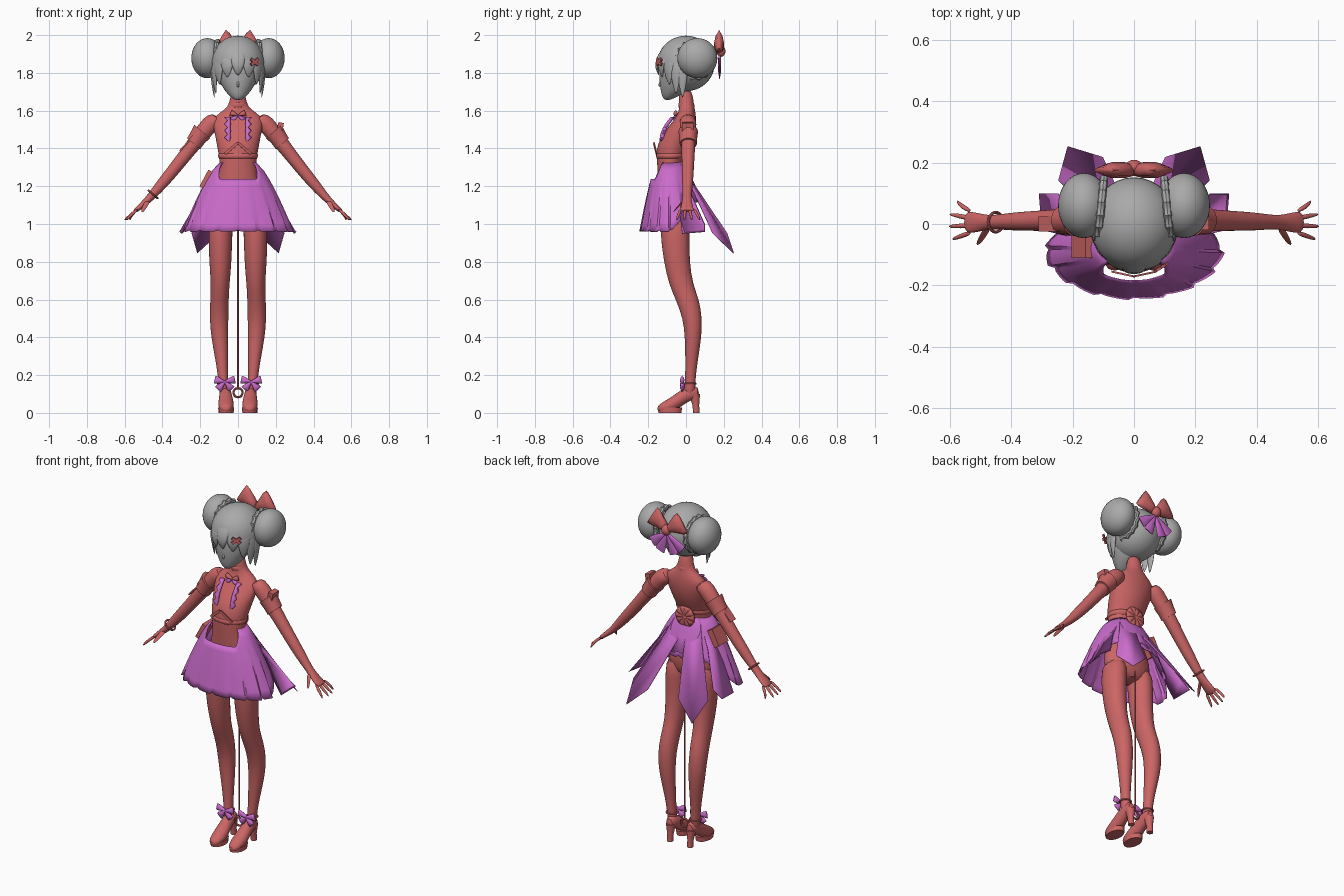
import bpy, bmesh
from math import sin, cos, pi, radians, degrees, atan2
from mathutils import Vector, Matrix, Euler

cube = bpy.data.objects.get("Cube")
if cube:
    bpy.data.objects.remove(cube)


def material(name, rgb):
    m = bpy.data.materials.new(name)
    m.use_nodes = True
    m.diffuse_color = (*rgb, 1)
    m.node_tree.nodes["Principled BSDF"].inputs["Base Color"].default_value = (*rgb, 1)
    return m


RED = material("coral red", (0.6, 0.13, 0.13))
PURPLE = material("orchid purple", (0.6, 0.15, 0.6))
GREY = material("soft grey", (0.4, 0.4, 0.4))
X, Y, Z = Vector((1, 0, 0)), Vector((0, 1, 0)), Vector((0, 0, 1))


def finish(name, bm, mat, mirror=False, subdiv=0, thick=0, angle=40):
    """Turn a bmesh into a named, coloured, smooth-shaded object."""
    bmesh.ops.recalc_face_normals(bm, faces=bm.faces)
    me = bpy.data.meshes.new(name)
    bm.to_mesh(me)
    bm.free()
    me.materials.append(mat)
    ob = bpy.data.objects.new(name, me)
    bpy.context.collection.objects.link(ob)
    bpy.ops.object.select_all(action='DESELECT')
    ob.select_set(True)
    bpy.context.view_layer.objects.active = ob
    bpy.ops.object.shade_smooth_by_angle(angle=radians(angle))
    if thick:
        ob.modifiers.new("thickness", 'SOLIDIFY').thickness = thick
    if subdiv:
        ob.modifiers.new("subdivision", 'SUBSURF').levels = subdiv
        ob.modifiers["subdivision"].render_levels = subdiv
    if mirror:
        ob.modifiers.new("mirror", 'MIRROR')
    return ob


def loft(name, rows, mat, u=X, v=Y, mirror=False, sides=14, subdiv=1):
    """Skin elliptical rings (x, y, z, radius along u, radius along v)."""
    bm = bmesh.new()
    rings = []
    for x, y, z, a, b in rows:
        c = Vector((x, y, z))
        rings.append([bm.verts.new(c + u * a * cos(2 * pi * k / sides) + v * b * sin(2 * pi * k / sides))
                      for k in range(sides)])
    for r, s in zip(rings, rings[1:]):
        for k in range(sides):
            n = (k + 1) % sides
            bm.faces.new((r[k], r[n], s[n], s[k]))
    bm.faces.new(rings[0])
    bm.faces.new(rings[-1])
    return finish(name, bm, mat, mirror, subdiv, angle=70)


def ball(name, c, r, mat, mirror=False, keep=None):
    bm = bmesh.new()
    bmesh.ops.create_uvsphere(bm, u_segments=32, v_segments=20, radius=1)
    bm.transform(Matrix.Translation(c) @ Matrix.Diagonal((*r, 1)))
    if keep:
        drop = [f for f in bm.faces if not keep(f.calc_center_median())]
        bmesh.ops.delete(bm, geom=drop, context='FACES')
    return finish(name, bm, mat, mirror)


def box(name, c, size, rot, mat, mirror=False):
    bm = bmesh.new()
    bmesh.ops.create_cube(bm, size=1)
    turn = Euler([radians(a) for a in rot]).to_matrix().to_4x4()
    bm.transform(Matrix.Translation(c) @ turn @ Matrix.Diagonal((*size, 1)))
    return finish(name, bm, mat, mirror)


def ring(name, c, axis, major, minor, mat, mirror=False, n=24, wave=0):
    """Torus around an axis; wave gives it a ruffled rim."""
    bm = bmesh.new()
    turn = axis.to_track_quat('Z', 'Y')
    grid = []
    for i in range(n):
        a = 2 * pi * i / n
        m = major + wave * (i % 2)
        grid.append([bm.verts.new(Vector(c) + turn @ Vector((
            (m + minor * cos(q)) * cos(a), (m + minor * cos(q)) * sin(a), minor * sin(q))))
            for q in (2 * pi * k / 8 for k in range(8))])
    for i in range(n):
        for k in range(8):
            g, h = grid[i], grid[(i + 1) % n]
            bm.faces.new((g[k], h[k], h[(k + 1) % 8], g[(k + 1) % 8]))
    return finish(name, bm, mat, mirror)


def petal(name, c, deg, length, width, mat, mirror=True, depth=0.012):
    """Flat bow loop that fans out from a knot in the xz plane."""
    d = Vector((cos(radians(deg)), 0, sin(radians(deg))))
    rows = [(*(Vector(c) + d * length * t), depth * e, width * w)
            for t, w, e in ((0, .12, .7), (.3, .25, 1), (.75, .46, 1), (1, .5, .4))]
    return loft(name, rows, mat, Y, d.cross(Y), mirror, 8, 0)


def panel(name, pts, mat, mirror=True):
    bm = bmesh.new()
    bm.faces.new([bm.verts.new(p) for p in pts])
    return finish(name, bm, mat, mirror, thick=0.004)


# Torso and neck
loft("torso", [(0, -.06, .96, .1, .06), (0, -.06, 1.02, .15, .08), (0, -.058, 1.1, .148, .083),
               (0, -.075, 1.2, .115, .072), (0, -.085, 1.27, .1, .066), (0, -.085, 1.34, .098, .07),
               (0, -.07, 1.4, .11, .088), (0, -.045, 1.46, .12, .09), (0, -.018, 1.52, .135, .072),
               (0, .002, 1.57, .13, .052), (0, .006, 1.605, .07, .042), (0, .002, 1.64, .042, .039),
               (0, -.005, 1.72, .038, .037)], RED, sides=20)
loft("collar", [(0, .004, 1.605, .05, .046), (0, .002, 1.63, .046, .043), (0, 0, 1.65, .047, .044)], RED)
loft("underbust_band", [(0, -.082, 1.335, .104, .077), (0, -.078, 1.36, .107, .082),
                        (0, -.073, 1.385, .111, .088)], RED, sides=20)
box("bodice_strap", (.035, -.163, 1.4), (.09, .006, .014), (0, 40, 12), RED, True)

# Chest frills and collar bow
frill = [(.048 + .007 * (i % 2), -.128 + .0012 * i * i, 1.44 + .018 * i, .008 + .009 * (i % 2), .012)
         for i in range(8)]
loft("chest_frill", frill, PURPLE, mirror=True, sides=8, subdiv=0)
for a in (20, -40):
    petal("collar_bow", (0, -.055, 1.575), a, .042, .03, PURPLE if a < 0 else RED)

# Legs, shoes and heels
loft("leg", [(.085, -.055, 1.06, .062, .078), (.094, -.06, .96, .066, .08), (.093, -.05, .8, .061, .07),
             (.094, -.027, .68, .05, .065), (.098, .008, .6, .05, .064), (.101, .035, .5, .051, .052),
             (.097, .038, .4, .046, .045), (.088, .031, .3, .036, .036), (.08, .024, .2, .027, .028),
             (.076, .02, .13, .026, .03), (.07, .015, .08, .026, .03)], RED, mirror=True)
loft("shoe", [(.063, -.153, .02, .018, .014), (.063, -.125, .029, .038, .029), (.063, -.075, .042, .044, .043),
              (.065, -.025, .08, .036, .046), (.067, .03, .11, .031, .04), (.067, .07, .105, .024, .032)],
     RED, X, Z, True)
loft("shoe_sole", [(.063, -.085, 0, .04, .062), (.063, -.085, .028, .042, .066)], RED, mirror=True, subdiv=0)
loft("shoe_heel", [(.066, .055, 0, .017, .018), (.066, .052, .04, .017, .018), (.067, .045, .1, .027, .03)],
     RED, mirror=True, subdiv=0)
ring("ankle_strap", (.077, .021, .155), Z, .03, .005, RED, True)
for a in (12, 168, -48, 228):
    petal("ankle_bow", (.07, -.02, .165), a, .055, .042, PURPLE)

# Hanging cord with its ring
loft("cord", [(0, .01, 1, .004, .004), (0, .01, .13, .004, .004)], RED, sides=8, subdiv=0)
ring("cord_ring", (0, .01, .107), Y, .024, .006, RED)

# Arms and hands
down = Vector((.65, 0, -.76))
across = down.cross(Y)
loft("arm", [(.1, .008, 1.565, .042, .042), (.145, .012, 1.535, .046, .05), (.2, .012, 1.465, .041, .043),
             (.26, .012, 1.39, .036, .037), (.33, .01, 1.3, .033, .034), (.4, .008, 1.215, .03, .031),
             (.46, .006, 1.145, .022, .022), (.49, .005, 1.115, .027, .018), (.53, .005, 1.08, .037, .014),
             (.55, .006, 1.065, .034, .011)], RED, Y, across, True)
for tip_x, y in ((.592, -.05), (.605, -.008), (.602, .032), (.575, .075)):
    loft("finger", [(.53, y * .55, 1.08, .009, .009), (.565, y * .8, 1.05, .009, .009),
                    (tip_x, y, 1.018, .005, .005)], RED, Y, across, True, 8)
loft("thumb", [(.475, -.01, 1.125, .012, .012), (.495, -.045, 1.09, .01, .01),
               (.51, -.07, 1.06, .005, .005)], RED, X, across, True, 8)
loft("sleeve_band", [(.19, .012, 1.49, .052, .056), (.215, .012, 1.455, .047, .048),
                     (.235, .012, 1.425, .046, .046)], RED, Y, across, True, subdiv=0)
box("sleeve_tab", (.222, .01, 1.5), (.03, .06, .075), (0, 10, 0), RED)
box("arm_plate", (-.265, .0, 1.435), (.13, .05, .008), (0, -48, 0), RED)
ring("bracelet", (-.45, .006, 1.157), down * Vector((-1, 1, 1)).x + Vector((0, 0, -1.52)), .032, .005, RED)

# Pleated skirt, short at the back and open over the belly
bm = bmesh.new()
COLS, ROWS = 96, 8
grid = []
for i in range(COLS):
    a = 2 * pi * i / COLS
    back = max(0, -cos(a))
    start = .25 * max(0, min(1, (cos(a) - .55) * 4))
    end = 1 - .42 * min(1, back * 1.3) - .02 * (i % 6 == 0)
    fold = (i % 6) / 6 - .5
    col = []
    for j in range(ROWS + 1):
        t = start + (end - start) * j / ROWS
        f = t ** .72 * (1 + .09 * fold * t)
        col.append(bm.verts.new((sin(a) * (.092 + .198 * f),
                                 -.083 - cos(a) * (.07 + (.092 if cos(a) > 0 else .13) * f), 1.33 - .37 * t)))
    grid.append(col)
for i in range(COLS):
    g, h = grid[i], grid[(i + 1) % COLS]
    for j in range(ROWS):
        bm.faces.new((g[j], h[j], h[j + 1], g[j + 1]))
finish("skirt", bm, PURPLE, thick=.004, angle=25)

# Trailing skirt tails and side flaps
panel("skirt_tail", [(.015, -.01, 1.32), (.02, .04, 1.21), (.1, .215, .95), (.215, .25, .845),
                     (.245, .14, .95), (.12, .02, 1.21), (.075, -.03, 1.32)], PURPLE)
panel("skirt_side_flap", [(.08, -.03, 1.31), (.16, .02, 1.18), (.25, .1, 1.0), (.31, .1, .96),
                          (.3, -.02, .95), (.17, -.05, 1.2), (.09, -.06, 1.31)], PURPLE)
panel("skirt_back_frill", [(0, -.005, 1.32), (0, .075, 1.15), (.045, .07, 1.13), (.07, .045, 1.17),
                           (.04, -.01, 1.32)], PURPLE)

# Back waist ruffle and hip pouch
for a in (75, 35, 0, -35, -70):
    petal("waist_ruffle", (0, .008, 1.335), a, .06, .045, RED)
box("hip_pouch", (-.165, -.065, 1.235), (.035, .09, .1), (0, 28, 0), RED)

# Face
loft("face", [(0, -.1, 1.655, .016, .014), (0, -.085, 1.675, .042, .042), (0, -.065, 1.7, .066, .068),
              (0, -.045, 1.74, .092, .095), (0, -.03, 1.79, .112, .112), (0, -.02, 1.86, .12, .118),
              (0, -.01, 1.92, .09, .09)], GREY, sides=24)
loft("nose", [(0, -.125, 1.765, .006, .006), (0, -.142, 1.738, .008, .011), (0, -.132, 1.722, .006, .006)],
     GREY, sides=8)

# Hair cap, fringe and side locks
ball("hair_cap", (0, 0, 1.85), (.143, .152, .147), GREY,
     keep=lambda p: p.y > -.02 or p.z > 1.84 - p.y * .15)
for deg, drop, width in ((0, .0, .04), (24, .01, .042), (48, .05, .04), (66, .1, .036), (82, .12, .034)):
    for s in ((1, -1) if deg else (1,)):
        p = radians(deg * s)
        out, side = Vector((sin(p), -cos(p), 0)), Vector((cos(p), sin(p), 0))
        reach = 1 - .12 * sin(abs(p))
        rows = [(*(out * r * reach + Z * (z - drop * k)), width * w, .014 * w)
                for r, z, k, w in ((.06, 1.97, 0, .6), (.12, 1.93, 0, 1), (.152, 1.86, .2, 1),
                                   (.153, 1.82, .6, .7), (.143, 1.785, 1, .1))]
        loft("hair_lock", rows, GREY, side, out, sides=10)

# Hair buns with ruffled ties
ball("hair_bun", (.163, .06, 1.878), (.084, .106, .106), GREY, True)
ring("bun_tie", (.108, .05, 1.87), Vector((1, .1, 0)), .088, .014, GREY, True, 32, .01)

# Hair clip
for a in (35, -35):
    box("hair_clip", (.088, -.142, 1.858), (.055, .009, .016), (0, a, 32), RED)

# Big bow at the back of the head
petal("head_bow_wing", (0, .175, 1.915), 32, .115, .125, RED, depth=.026)
ball("head_bow_knot", (0, .185, 1.915), (.028, .024, .03), RED)
for a in (-38, -68):
    petal("head_bow_ribbon", (0, .178, 1.895), a, .125, .06, PURPLE, depth=.008)
